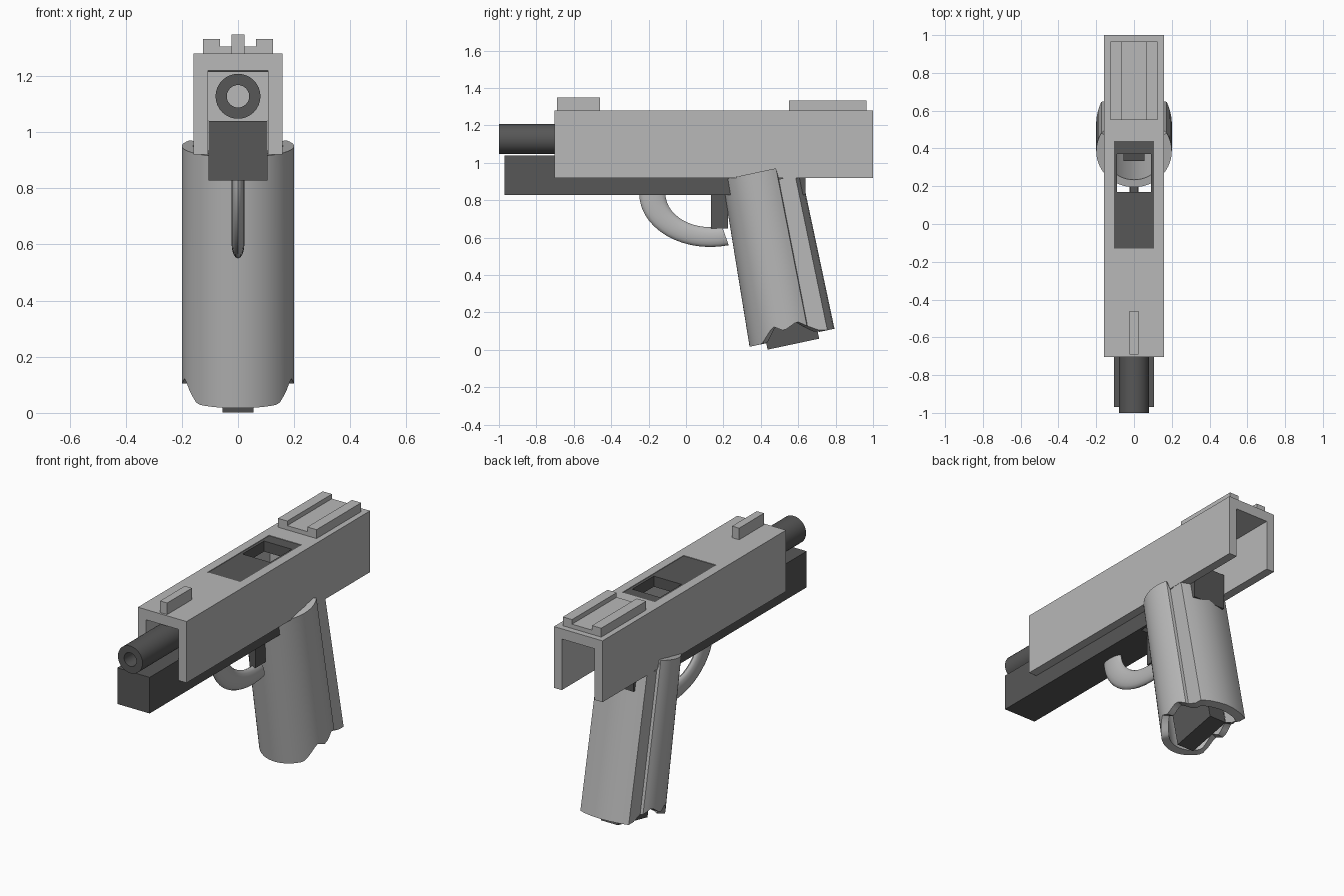
import bpy, bmesh, math
from mathutils import Vector

if "Cube" in bpy.data.objects:
    bpy.data.objects.remove(bpy.data.objects["Cube"])


def material(name, v):
    m = bpy.data.materials.new(name)
    m.diffuse_color = (v, v, v, 1)
    m.use_nodes = True
    m.node_tree.nodes["Principled BSDF"].inputs["Base Color"].default_value = m.diffuse_color
    return m


LIGHT = material("light_grey", 0.48)
DARK = material("dark_grey", 0.095)


def make(name, verts, faces, mat, smooth=None):
    me = bpy.data.meshes.new(name)
    me.from_pydata(verts, [], faces)
    bm = bmesh.new()
    bm.from_mesh(me)
    bmesh.ops.recalc_face_normals(bm, faces=bm.faces)
    bm.to_mesh(me)
    bm.free()
    ob = bpy.data.objects.new(name, me)
    bpy.context.collection.objects.link(ob)
    me.materials.append(mat)
    if smooth:
        bpy.ops.object.select_all(action='DESELECT')
        ob.select_set(True)
        bpy.context.view_layer.objects.active = ob
        bpy.ops.object.shade_smooth_by_angle(angle=math.radians(smooth))
    return ob


def loft(name, rings, mat, smooth=None, closed=False):
    """Skin equal-sized rings; either cap the ends or join last to first."""
    n, k = len(rings[0]), len(rings)
    verts = [v for r in rings for v in r]
    faces = [(i * n + j, i * n + (j + 1) % n,
              (i + 1) % k * n + (j + 1) % n, (i + 1) % k * n + j)
             for i in range(k if closed else k - 1) for j in range(n)]
    if not closed:
        faces += [tuple(range(n)), tuple(range((k - 1) * n, k * n))]
    return make(name, verts, faces, mat, smooth)


def box(name, x0, x1, y0, y1, z0, z1, mat):
    ring = [(x0, z0), (x1, z0), (x1, z1), (x0, z1)]
    return loft(name, [[(x, y, z) for x, z in ring] for y in (y0, y1)], mat)


def cut(ob, *bounds):
    """Subtract a box and remove the cutter."""
    c = box("cutter", *bounds, ob.data.materials[0])
    m = ob.modifiers.new("cut", 'BOOLEAN')
    m.operation, m.object, m.solver = 'DIFFERENCE', c, 'EXACT'
    bpy.context.view_layer.objects.active = ob
    bpy.ops.object.modifier_apply(modifier=m.name)
    bpy.data.objects.remove(c)


# Slide: upside-down channel with an opening in the roof
W, IN = 0.158, 0.107
channel = [(-W, 0.92), (-IN, 0.92), (-IN, 1.22), (IN, 1.22),
           (IN, 0.92), (W, 0.92), (W, 1.28), (-W, 1.28)]
slide = loft("slide", [[(x, y, z) for x, z in channel] for y in (-0.703, 1.0)], LIGHT)
cut(slide, -0.1065, 0.1065, -0.13, 0.44, 1.1, 1.4)

# Dark insert in the roof opening
insert = box("port_insert", -0.106, 0.106, -0.13, 0.44, 1.215, 1.277, DARK)
cut(insert, -0.09, 0.09, 0.17, 0.37, 1.1, 1.4)

# Block inside the slide
box("bolt_face", -0.106, 0.106, 0.45, 0.47, 1.04, 1.22, LIGHT)

# Sights
box("front_sight", -0.023, 0.023, -0.69, -0.46, 1.28, 1.348, LIGHT)
box("rear_sight_plate", -0.066, 0.066, 0.55, 0.965, 1.279, 1.305, LIGHT)
for side, s in (("left", -1), ("right", 1)):
    a, b = sorted((s * 0.065, s * 0.125))
    box("rear_sight_" + side, a, b, 0.55, 0.965, 1.28, 1.332, LIGHT)

# Frame with a vertical well
frame = box("frame", -0.105, 0.105, -0.97, 0.638, 0.828, 1.04, DARK)
cut(frame, -0.09, 0.09, 0.17, 0.37, 0.7, 1.2)


# Barrel: hollow tube
def circle(r, y, n=32):
    return [(r * math.cos(2 * math.pi * i / n), y, 1.128 + r * math.sin(2 * math.pi * i / n))
            for i in range(n)]


loft("barrel", [circle(0.08, -1), circle(0.08, -0.13), circle(0.04, -0.13), circle(0.04, -1)],
     DARK, 40, closed=True)

# Trigger
box("trigger", -0.02, 0.02, 0.135, 0.225, 0.65, 0.84, DARK)

# Trigger guard: flattened tube swept along a quarter ellipse
rings = []
for i in range(15):
    t = math.radians(180 + 105 * i / 14)
    c, s = math.cos(t), math.sin(t)
    ring = []
    for j in range(16):
        a = 2 * math.pi * j / 16
        ring.append((0.023 * math.sin(a), 0.13 + c * (0.31 + 0.07 * math.cos(a)),
                     0.835 + s * (0.232 + 0.053 * math.cos(a))))
    rings.append(ring)
loft("trigger_guard", rings, LIGHT, 50)

# Grip: tilted hollow shell, measured along (u) and down (l) from its top front edge
TILT = math.radians(12)


def place(x, u, l):
    c, s = math.cos(TILT), math.sin(TILT)
    return Vector((x, 0.195 + u * c + l * s, 0.91 + u * s - l * c))


half = [(0.195 - 0.195 * math.cos(math.radians(a)), 0.2 * math.sin(math.radians(a)))
        for a in range(0, 121, 6)]
half += [(0.295, 0.157), (0.345, 0.157), (0.385, 0.157), (0.403, 0.11), (0.415, 0.055), (0.42, 0)]
section = half + [(u, -x) for u, x in half[-2:0:-1]]
NOTCH = [(-1, 0), (0.06, 0), (0.13, 0.08), (0.18, 0.045), (0.25, 0.08), (0.3, 0.04),
         (0.36, 0), (1, 0)]


def lift(u):
    """Height of the ragged lower edge."""
    for (a, p), (b, q) in zip(NOTCH, NOTCH[1:]):
        if a <= u <= b:
            return p + (q - p) * (u - a) / (b - a)


def grip_ring(scale, bottom):
    out = []
    for u, x in section:
        us, xs = 0.2 + (u - 0.2) * scale, x * scale
        if bottom:
            out.append(place(xs, -0.044 + us * 1.105, 0.904 - lift(u)))
        else:
            # the rear part stops under the slide
            out.append(place(xs, us, 0.06 if u > 0.294 else 0.0))
    return out


loft("grip", [grip_ring(1, False), grip_ring(1, True), grip_ring(0.8, True), grip_ring(0.8, False)],
     LIGHT, 32, closed=True)

# Magazine: tilted box inside the grip
rect = [(-0.055, 0.047), (0.055, 0.047), (0.055, 0.329), (-0.055, 0.329)]
loft("magazine", [[place(x, u, l) for x, u in rect] for l in (0.45, 0.939)], DARK)
